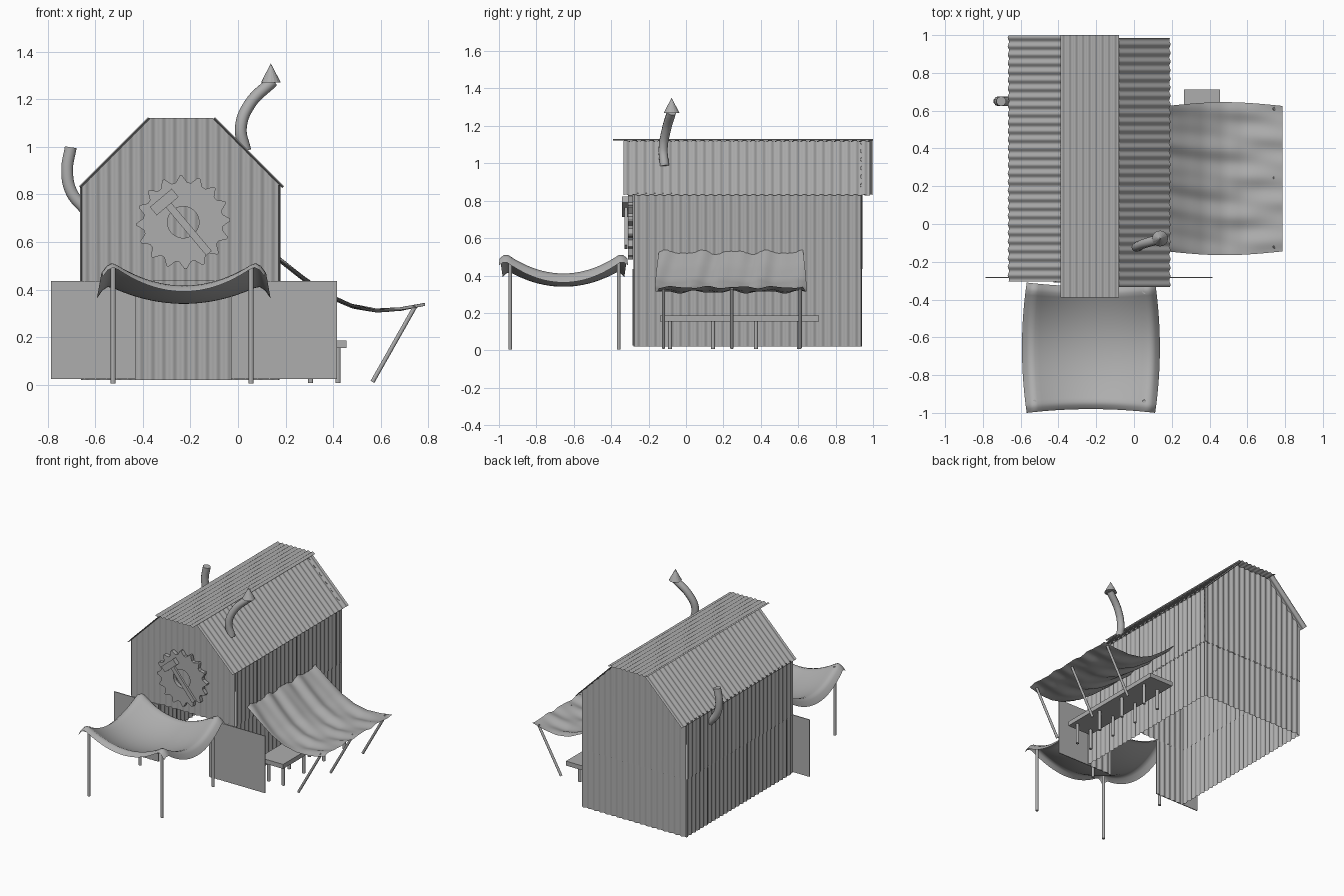
import bpy, bmesh, math
from mathutils import Vector

cube = bpy.data.objects.get("Cube")
if cube:
    bpy.data.objects.remove(cube, do_unlink=True)

grey = bpy.data.materials.new("plain grey")
grey.use_nodes = True
grey.diffuse_color = (0.42, 0.42, 0.42, 1)
grey.node_tree.nodes["Principled BSDF"].inputs["Base Color"].default_value = (0.42, 0.42, 0.42, 1)


def finish(bm, name, smooth=True):
    me = bpy.data.meshes.new(name)
    bm.to_mesh(me)
    bm.free()
    me.materials.append(grey)
    for p in me.polygons:
        p.use_smooth = smooth
    ob = bpy.data.objects.new(name, me)
    bpy.context.collection.objects.link(ob)
    return ob


def surface(name, fn, nu, nv):
    """Grid of quads through fn(u, v), with u and v running from 0 to 1."""
    bm = bmesh.new()
    rows = [[bm.verts.new(fn(i / nu, j / nv)) for j in range(nv + 1)] for i in range(nu + 1)]
    for a, b in zip(rows, rows[1:]):
        for j in range(nv):
            bm.faces.new((a[j], b[j], b[j + 1], a[j + 1]))
    return finish(bm, name)


def ripple_sheet(name, p0, p1, up, pitch=0.045, amp=0.005):
    """Corrugated sheet from p0 to p1; up is a vector, or a function of the point."""
    p0, p1 = Vector(p0), Vector(p1)
    rise = up if callable(up) else (lambda p: Vector(up))
    normal = (p1 - p0).cross(rise((p0 + p1) / 2)).normalized()
    waves = max(1, round((p1 - p0).length / pitch))

    def point(u, v):
        p = p0.lerp(p1, u)
        return p + rise(p) * v + normal * amp * math.sin(u * waves * math.tau)
    return surface(name, point, waves * 8, 1)


def box(name, centre, size, tilt=0):
    bm = bmesh.new()
    bmesh.ops.create_cube(bm, size=1)
    bmesh.ops.scale(bm, vec=size, verts=bm.verts)
    ob = finish(bm, name, False)
    ob.location = centre
    ob.rotation_euler.y = tilt
    return ob


def rod(name, a, b, r1, r2=None, sides=12):
    a, b = Vector(a), Vector(b)
    bm = bmesh.new()
    bmesh.ops.create_cone(bm, cap_ends=True, segments=sides, radius1=r1,
                          radius2=r1 if r2 is None else r2, depth=(b - a).length)
    ob = finish(bm, name, False)
    ob.location = (a + b) / 2
    ob.rotation_euler = (b - a).to_track_quat('Z', 'Y').to_euler()
    return ob


def pipe(name, points, radius):
    cu = bpy.data.curves.new(name, 'CURVE')
    cu.dimensions = '3D'
    cu.bevel_depth = radius
    cu.bevel_resolution = 3
    cu.use_fill_caps = True
    sp = cu.splines.new('BEZIER')
    sp.bezier_points.add(len(points) - 1)
    for bp, co in zip(sp.bezier_points, points):
        bp.co = co
        bp.handle_left_type = bp.handle_right_type = 'AUTO'
    cu.materials.append(grey)
    ob = bpy.data.objects.new(name, cu)
    bpy.context.collection.objects.link(ob)


# Barn dimensions
L, R, F, B = -0.655, 0.17, -0.275, 0.935
BASE, SEAM, EAVE, TOP = 0.02, 0.435, 0.83, 1.12


def gable(p):
    """Height from a wall point up to the gambrel roof."""
    z = min(TOP, EAVE + p.x + 0.665, EAVE + 0.19 - p.x)
    return Vector((0, 0, z - p.z))


# Walls in two tiers, the upper one lapping over the lower
low, high = (0, 0, SEAM - BASE), (0, 0, EAVE - SEAM + 0.01)
ripple_sheet("right_wall_lower", (R, F, BASE), (R, B, BASE), low)
ripple_sheet("right_wall_upper", (R + .003, F, SEAM), (R + .003, B, SEAM), high)
ripple_sheet("left_wall_lower", (L, B, BASE), (L, F, BASE), low)
ripple_sheet("left_wall_upper", (L - .003, B, SEAM), (L - .003, F, SEAM), high)
ripple_sheet("back_wall_lower", (R, B, BASE), (L, B, BASE), low)
ripple_sheet("back_wall_upper", (R, B + .003, SEAM), (L, B + .003, SEAM), gable)
ripple_sheet("front_wall_upper", (L, F, SEAM), (R, F, SEAM), gable)
ripple_sheet("front_wall_left_jamb", (L, F, BASE), (-0.43, F, BASE), low)
ripple_sheet("front_wall_right_jamb", (-0.03, F, BASE), (R, F, BASE), low)

# Sliding doors, pushed open
for name, x0, x1 in (("left_door", -0.785, -0.43), ("right_door", -0.03, 0.415)):
    box(name, ((x0 + x1) / 2, -0.283, 0.23), (x1 - x0, 0.006, 0.41))

# Roof sheets
ripple_sheet("roof_left", (-0.665, 0.998, EAVE), (-0.665, -0.305, EAVE), (0.29, 0, 0.29))
ripple_sheet("roof_right", (0.19, -0.333, EAVE), (0.19, 0.985, EAVE), (-0.29, 0, 0.29))
ripple_sheet("roof_top", (-0.39, -0.39, 1.125), (-0.08, -0.39, 1.125), (0, 1.39, 0), 0.035, 0.004)

# Gear emblem: toothed ring with a round hole
GX, GZ, TEETH = -0.23, 0.683, 16
bm = bmesh.new()
steps = TEETH * 4
rings = []
for y in (-0.31, -0.283):
    for inner in (False, True):
        ring = []
        for i in range(steps):
            a = (i + (0.25 if i % 4 == 0 else -0.25 if i % 4 == 1 else 0)) / steps * math.tau
            r = 0.066 if inner else (0.197 if i % 4 < 2 else 0.168)
            ring.append(bm.verts.new((GX + r * math.cos(a), y, GZ + r * math.sin(a))))
        rings.append(ring)
for a, b in ((0, 1), (1, 3), (3, 2), (2, 0)):
    for i in range(steps):
        k = (i + 1) % steps
        bm.faces.new((rings[a][i], rings[a][k], rings[b][k], rings[b][i]))
bmesh.ops.recalc_face_normals(bm, faces=bm.faces)
finish(bm, "gear_emblem", False)

# Hammer across the gear
tilt = math.radians(-40)
box("hammer_head", (-0.31, -0.322, 0.768), (0.12, 0.04, 0.045), tilt)
box("hammer_handle", (-0.212, -0.322, 0.66), (0.03, 0.016, 0.28), tilt)


# Front canopy: cloth sagging between four posts
def front_cloth(u, v):
    a, b = 2 * u - 1, 2 * v - 1
    x = -0.228 + a * (0.34 + 0.025 * (1 - b * b))
    y = -0.655 + b * (0.345 - 0.02 * (1 - a * a))
    z = 0.34 + 0.1 * min(abs(a), 0.85) ** 2 + 0.1 * min(abs(b), 0.88) ** 2
    z += 0.04 * a * a * b * b
    z -= 2.2 * max(0, abs(a) - 0.85) ** 2 + 1.8 * max(0, abs(b) - 0.88) ** 2
    return x, y, z


surface("front_canopy", front_cloth, 32, 32)
for x in (-0.525, 0.055):
    for y in (-0.94, -0.36):
        rod("front_canopy_post", (x, y, 0.005), (x, y, 0.5), 0.01)

# Side canopy: wrinkled cloth hanging from the wall
drop = [0.525, 0.445, 0.375, 0.33, 0.312, 0.318, 0.338]


def side_cloth(u, v):
    i = min(int(u * 6), 5)
    f = u * 6 - i
    z = drop[i] * (1 - f) + drop[i + 1] * f
    b = 2 * v - 1
    y = 0.24 + b * (0.385 + 0.02 * math.sin(u * math.pi))
    fold = math.sin(v * 27 + 1.5 * math.sin(u * 4)) + 0.5 * math.sin(v * 45 + u * 5)
    return 0.175 + 0.61 * u, y, z + 0.009 * (1 - 0.5 * u) * fold


surface("side_canopy", side_cloth, 24, 64)
for y in (-0.12, 0.245, 0.61):
    rod("side_canopy_pole", (0.565, y, 0.012), (0.745, y, 0.33), 0.009)

# Bench along the side wall
box("bench_top", (0.36, 0.287, 0.17), (0.19, 0.85, 0.032))
for x in (0.305, 0.42):
    for i in range(4):
        rod("bench_leg", (x, -0.085 + 0.23 * i, 0.008), (x, -0.085 + 0.23 * i, 0.158), 0.011)

# Crooked chimneys, the right one with a cone cap
pipe("right_chimney", [(0.03, -0.115, 0.985), (0.012, -0.122, 1.08), (0.05, -0.105, 1.18),
                       (0.145, -0.077, 1.275)], 0.025)
rod("right_chimney_cap", (0.138, -0.077, 1.27), (0.138, -0.077, 1.35), 0.042, 0, 16)
pipe("left_chimney", [(-0.64, 0.65, 0.735), (-0.7, 0.65, 0.81), (-0.718, 0.65, 0.9),
                      (-0.703, 0.65, 0.998)], 0.026)
